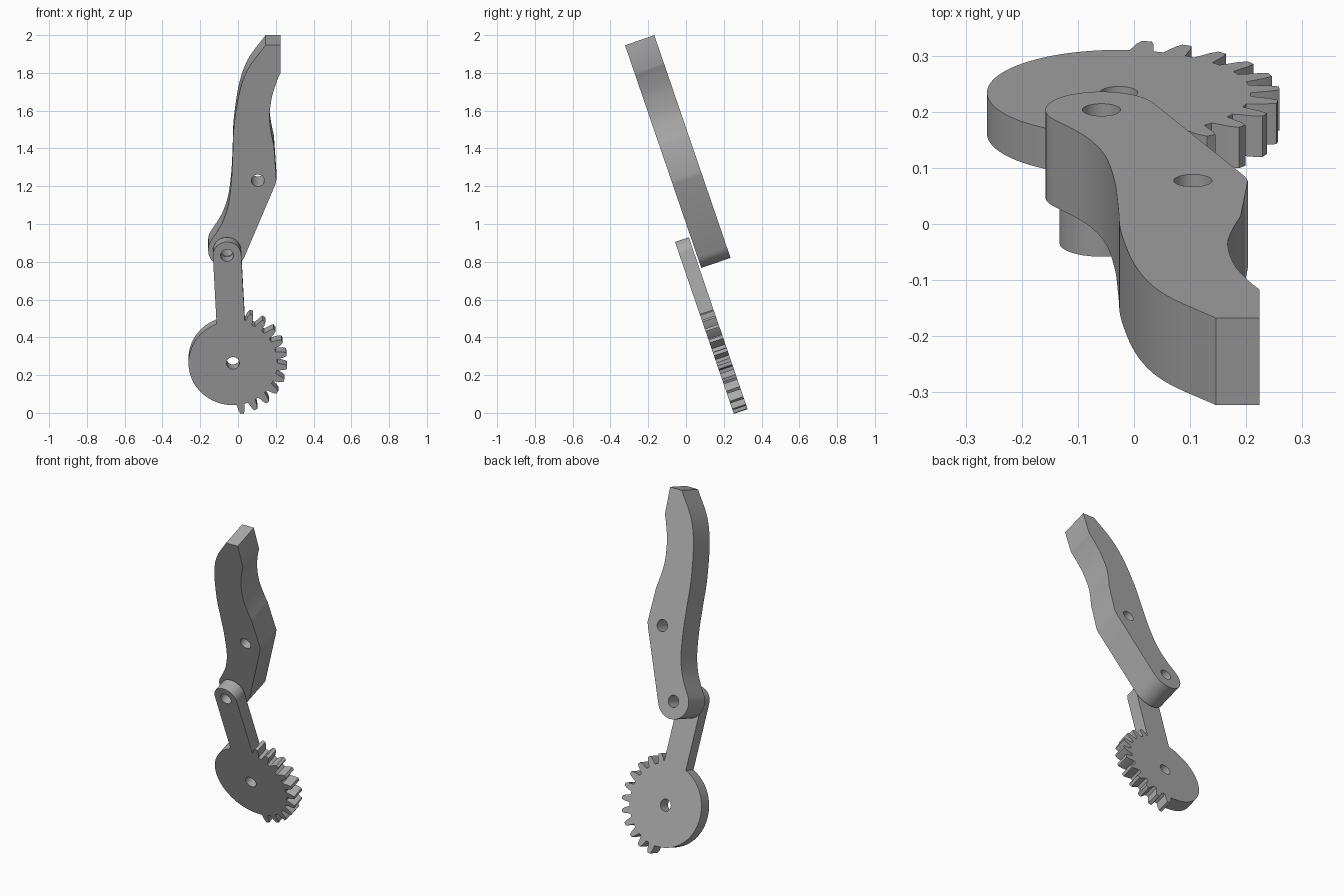
import bpy, bmesh
from math import sin, cos, radians, degrees, atan2, asin, acos, hypot
from mathutils import Vector

TILT = radians(18.9)
PIVOT = Vector((-0.058, 0.80))   # joint shared by both parts
HUB = Vector((-0.027, 0.197))    # gear centre
HOLE = 0.034

if "Cube" in bpy.data.objects:
    bpy.data.objects.remove(bpy.data.objects["Cube"], do_unlink=True)

grey = bpy.data.materials.new("plain grey")
grey.use_nodes = True
colour = (0.4, 0.4, 0.4, 1)
grey.diffuse_color = colour
grey.node_tree.nodes["Principled BSDF"].inputs["Base Color"].default_value = colour


def polar(centre, radius, angle):
    return centre + radius * Vector((cos(radians(angle)), sin(radians(angle))))


def arc(centre, radius, start, end, steps):
    return [polar(centre, radius, start + (end - start) * i / steps) for i in range(steps + 1)]


def smooth(points, steps=6):
    """Catmull-Rom curve through the points."""
    p = [Vector(q) for q in points]
    p = [2 * p[0] - p[1]] + p + [2 * p[-1] - p[-2]]
    out = []
    for a, b, c, d in zip(p, p[1:], p[2:], p[3:]):
        for i in range(steps):
            t = i / steps
            out.append(0.5 * (2 * b + (c - a) * t + (2 * a - 5 * b + 4 * c - d) * t**2
                              + (3 * b - a - 3 * c + d) * t**3))
    return out + [p[-2]]


def plate(name, outline, holes, front, back):
    """Extrude an outline with round holes between two tilted planes."""
    curve = bpy.data.curves.new(name, 'CURVE')
    curve.dimensions = '2D'
    curve.fill_mode = 'BOTH'
    curve.extrude = (back - front) / 2
    for loop in [outline] + [arc(h, HOLE, 0, 360, 32)[:-1] for h in holes]:
        spline = curve.splines.new('POLY')
        spline.points.add(len(loop) - 1)
        for point, co in zip(spline.points, loop):
            point.co = (co[0], co[1], 0, 1)
        spline.use_cyclic_u = True
    obj = bpy.data.objects.new(name, curve)
    bpy.context.collection.objects.link(obj)
    mid = (front + back) / 2
    obj.location = (0, mid * cos(TILT), mid * sin(TILT))
    obj.rotation_euler = (radians(90) + TILT, 0, 0)
    bpy.ops.object.select_all(action='DESELECT')
    obj.select_set(True)
    bpy.context.view_layer.objects.active = obj
    bpy.ops.object.convert(target='MESH')
    obj = bpy.context.object
    bm = bmesh.new()
    bm.from_mesh(obj.data)
    bmesh.ops.remove_doubles(bm, verts=bm.verts, dist=0.0002)
    bmesh.ops.recalc_face_normals(bm, faces=bm.faces)
    bm.to_mesh(obj.data)
    bm.free()
    obj.data.materials.clear()
    obj.data.materials.append(grey)
    bpy.ops.object.shade_smooth_by_angle(angle=radians(25))


# Gear link: partly toothed disc with a round-ended arm
ROOT, ARM = 0.235, 0.075
flank = [(5.3, ROOT), (4.3, 0.25), (3.3, 0.27), (1.8, 0.287)]
gear = []
for tooth in range(-80, 71, 15):
    gear += [polar(HUB, r, tooth - a) for a, r in flank]
    gear += [polar(HUB, r, tooth + a) for a, r in reversed(flank)]
gear.pop()   # last tooth runs into the arm
axis = PIVOT - HUB
lean = degrees(atan2(axis.y, axis.x))
spread = degrees(asin(ARM / ROOT))
gear.append(polar(HUB, 0.24, lean - degrees(asin(ARM / 0.24))))
gear += arc(PIVOT, ARM, lean - 90, lean + 90, 24)
gear += arc(HUB, ROOT, lean + spread, 274, 48)
plate("gear_link", gear, [HUB, PIVOT], 0.238, 0.315)

# Jaw: curved finger with a rounded pivot end and a flat tip
END = 0.10
elbow = Vector((0.197, 1.165))
reach = elbow - PIVOT
touch = degrees(atan2(reach.y, reach.x) - acos(END / hypot(*reach)))
jaw = arc(PIVOT, END, 150, 360 + touch, 28)
jaw += [elbow, Vector((0.203, 1.19))]
jaw += smooth([(0.19, 1.385), (0.176, 1.456), (0.167, 1.54), (0.178, 1.648),
               (0.203, 1.737), (0.224, 1.79)])
jaw += [Vector((0.224, 1.946))]
jaw += smooth([(0.146, 1.946), (0.054, 1.814), (0.006, 1.675), (-0.022, 1.484), (-0.028, 1.34),
               (-0.034, 1.2), (-0.05, 1.06), (-0.078, 0.965), (-0.11, 0.903)])
plate("jaw_finger", jaw, [PIVOT, Vector((0.105, 1.189))], 0.325, 0.489)
